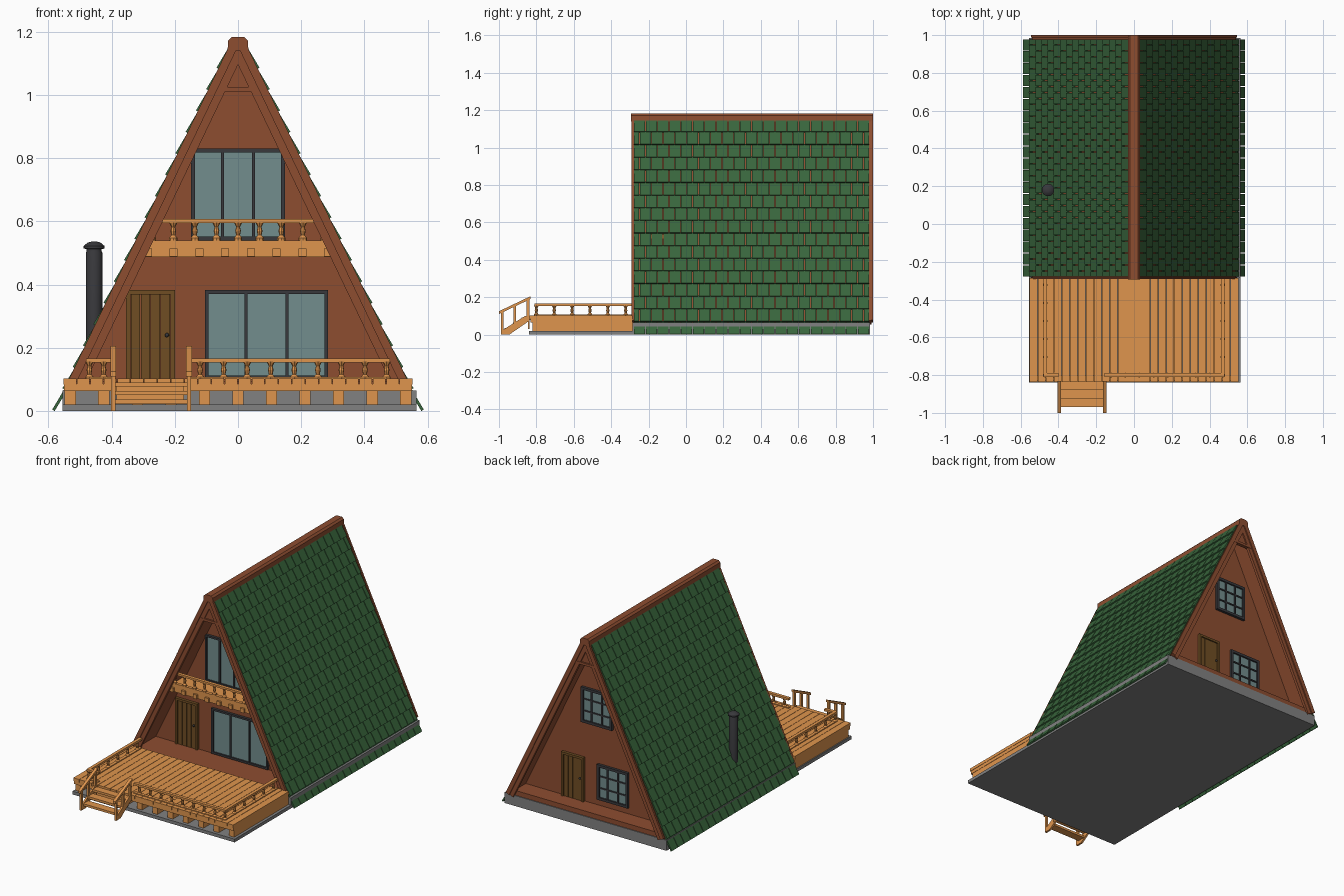
import bpy, bmesh, math
from mathutils import Matrix, Vector

if "Cube" in bpy.data.objects:
    bpy.data.objects.remove(bpy.data.objects["Cube"])

def mat(name, r, g, b):
    m = bpy.data.materials.new(name)
    m.diffuse_color = (r, g, b, 1)
    m.use_nodes = True
    m.node_tree.nodes["Principled BSDF"].inputs["Base Color"].default_value = m.diffuse_color
    return m

WOOD = mat("brown_wood", .27, .075, .03)
DECK = mat("light_wood", .74, .30, .075)
GREEN = mat("green_tile", .04, .13, .045)
FRAME = mat("dark_frame", .04, .04, .045)
GLASS = mat("glass", .17, .27, .27)
DOOR = mat("door_wood", .16, .075, .017)
STONE = mat("concrete", .22, .22, .22)

def finish(name, bm, material, mirror=False):
    bmesh.ops.recalc_face_normals(bm, faces=bm.faces[:])
    me = bpy.data.meshes.new(name)
    bm.to_mesh(me)
    bm.free()
    me.materials.append(material)
    ob = bpy.data.objects.new(name, me)
    bpy.context.collection.objects.link(ob)
    if mirror:
        ob.modifiers.new("mirror", 'MIRROR')
    return ob

def add_box(bm, x0, x1, y0, y1, z0, z1):
    m = Matrix.Translation(((x0+x1)/2, (y0+y1)/2, (z0+z1)/2)) @ Matrix.Diagonal((x1-x0, y1-y0, z1-z0, 1))
    bmesh.ops.create_cube(bm, size=1, matrix=m)

def boxes(name, items, material, mirror=False):
    bm = bmesh.new()
    for b in items:
        add_box(bm, *b)
    return finish(name, bm, material, mirror)

def prism(name, pts, a, b, material, axis='y', mirror=False):
    """Extrude a profile: (x,z) along y, or (y,z) along x."""
    bm = bmesh.new()
    put = (lambda p, c: (p[0], c, p[1])) if axis == 'y' else (lambda p, c: (c, p[0], p[1]))
    f = bm.faces.new([bm.verts.new(put(p, a)) for p in pts])
    r = bmesh.ops.extrude_face_region(bm, geom=[f])
    off = Vector((0, b-a, 0)) if axis == 'y' else Vector((b-a, 0, 0))
    bmesh.ops.translate(bm, vec=off, verts=[v for v in r['geom'] if isinstance(v, bmesh.types.BMVert)])
    return finish(name, bm, material, mirror)

def add_lathe(bm, profile, x, y, z, seg):
    rings = [[bm.verts.new((x + r*math.cos(2*math.pi*i/seg), y + r*math.sin(2*math.pi*i/seg), z + h))
              for i in range(seg)] for r, h in profile]
    for a, b in zip(rings, rings[1:]):
        for i in range(seg):
            bm.faces.new((a[i], a[(i+1) % seg], b[(i+1) % seg], b[i]))
    bm.faces.new(rings[0])
    bm.faces.new(rings[-1])

BALUSTER = [(.013, 0), (.013, .008), (.006, .016), (.009, .03), (.006, .042), (.013, .056)]
def balusters(name, spots, z):
    bm = bmesh.new()
    for x, y in spots:
        add_lathe(bm, BALUSTER, x, y, z, 8)
    finish(name, bm, DECK)

# Roof slope frame: s runs down the right slope, t is outward from the tile surface
D, N = Vector((.433, -.901)), Vector((.901, .433))
def slope(s, t):
    return tuple(Vector((.03, 1.16)) + D*s + N*t)
def band(s0, s1, t0, t1):
    return [slope(s0, t0), slope(s1, t0), slope(s1, t1), slope(s0, t1)]

# Foundations and ground floor
boxes("deck_slab", [(-.555, .565, -.84, -.28, 0, .02)], STONE)
boxes("house_slab", [(-.555, .565, -.285, .985, 0, .065)], STONE)
prism("house_floor", [(-.525, .065), (.525, .065), (.515, .095), (-.515, .095)], -.285, .98, WOOD)

# Roof: sheathing, barge boards in two layers, ridge cap
prism("roof_sheathing", band(0, 1.21, -.04, -.014), -.28, .98, WOOD, mirror=True)
for nm, y0, y1, sgn in (("front", -.285, -.265, -1), ("back", .975, .993, 1)):
    prism(nm + "_barge_board", band(-.01, 1.2, -.055, -.01), y0, y1, WOOD, mirror=True)
    ya, yb = (y0-.007, y0+.005) if sgn < 0 else (y1-.005, y1+.007)
    prism(nm + "_barge_trim", band(-.01, 1.2, -.03, -.004), ya, yb, WOOD, mirror=True)
    inner = y0+.008 if sgn < 0 else y1-.016
    prism(nm + "_gable_panel", [(-.06, 1.02), (.06, 1.02), (.0, 1.15)], inner, inner+.008, WOOD)
    boxes(nm + "_collar_beam", [(-.07, .07, y0-.002, y1+.002, 1.01, 1.025)], WOOD)
prism("ridge_cap", [(-.033, 1.14), (.033, 1.14), (.031, 1.172), (.02, 1.183), (-.02, 1.183), (-.031, 1.172)],
      -.294, 1.0, WOOD)

# Overlapping tiles, alternate courses offset by half a tile
bm = bmesh.new()
ROWS, PITCH, TW = 17, .075, .063
ya, yb = -.28, .98
for r in range(ROWS):
    s = .006 + r*PITCH
    y = ya - (TW/2 if r % 2 else 0)
    while y < yb - .001:
        y0, y1 = max(y, ya), min(y + TW, yb)
        x, z = slope(s + PITCH/2, -.006)
        rot = Matrix(((D.x, 0, N.x, x), (0, 1, 0, (y0+y1)/2), (D.y, 0, N.y, z), (0, 0, 0, 1)))
        bmesh.ops.create_cube(bm, size=1, matrix=rot @ Matrix.Rotation(-.09, 4, 'Y')
                              @ Matrix.Diagonal((PITCH + .006, y1 - y0 - .004, .009, 1)))
        y += TW
finish("roof_tiles", bm, GREEN, mirror=True)

# Gable walls
WALL = [(-.525, .07), (.525, .07), (0, 1.145)]
prism("front_wall", WALL, -.1, -.07, WOOD)
prism("back_wall", WALL, .84, .87, WOOD)

def window(name, x0, x1, z0, z1, y, out, cols, rows, w=.012):
    """Frame bars on the wall plane y, projecting in direction out."""
    def bar(a, b, c, d, dep):
        ys = sorted((y - out*.005, y + out*dep))
        return (a, b, ys[0], ys[1], c, d)
    bars = [bar(x0, x0+w, z0, z1, .016), bar(x1-w, x1, z0, z1, .016),
            bar(x0+w, x1-w, z0, z0+w, .016), bar(x0+w, x1-w, z1-w, z1, .016)]
    for i in range(1, cols):
        c = x0 + (x1-x0)*i/cols
        bars.append(bar(c-.005, c+.005, z0+w, z1-w, .013))
    for i in range(1, rows):
        c = z0 + (z1-z0)*i/rows
        bars.append(bar(x0+w, x1-w, c-.004, c+.004, .012))
    boxes(name + "_frame", bars, FRAME)
    boxes(name + "_glass", [bar(x0+.008, x1-.008, z0+.008, z1-.008, .006)], GLASS)

window("front_lower_window", -.105, .285, .1, .382, -.1, -1, 3, 1)
window("front_upper_window", -.148, .148, .54, .83, -.1, -1, 3, 1)
window("back_upper_window", -.107, .107, .59, .81, .87, 1, 3, 3, .016)
window("back_lower_window", -.217, -.003, .135, .355, .87, 1, 3, 3, .016)

def door(name, xc, z0, z1, y, out, knob):
    w, t = .077, .014
    f = lambda a, b, c, d, dep: (a, b, min(y, y+out*dep), max(y, y+out*dep), c, d)
    boxes(name + "_frame", [f(xc-w, xc-w+t, z0, z1, .018), f(xc+w-t, xc+w, z0, z1, .018),
                            f(xc-w+t, xc+w-t, z1-t, z1, .018)], DOOR)
    n = 4
    pw = 2*(w-t)/n
    boxes(name + "_planks", [f(xc-w+t+i*pw+.001, xc-w+t+(i+1)*pw-.001, z0, z1-t, .01) for i in range(n)], DOOR)
    bm = bmesh.new()
    bmesh.ops.create_uvsphere(bm, u_segments=10, v_segments=6, radius=.007,
                              matrix=Matrix.Translation((xc+knob, y+out*.016, z0+.145)))
    finish(name + "_knob", bm, FRAME)

door("front_door", -.277, .095, .382, -.1, -1, .052)
door("back_door", .165, .09, .37, .87, 1, -.052)

# Deck: joists, rim beams, boards
boxes("deck_joists", [(x-.018, x+.018, -.82, -.285, .02, .066) for x in
                      [-.53 + i*1.06/10 for i in range(11)]], DECK)
boxes("deck_rim", [(-.55, .55, -.832, -.8, .064, .086), (-.55, -.52, -.8, -.285, .064, .086),
                   (.52, .55, -.8, -.285, .064, .086)], DECK)
NB = 26
bw = 1.106/NB
boxes("deck_boards", [(-.553+i*bw+.001, -.553+(i+1)*bw-.001, -.836, -.287, .084, .103) for i in range(NB)], DECK)

# Deck railing
rails = [(-.48, -.46, -.81, -.29), (.46, .48, -.81, -.29), (-.46, -.40, -.81, -.79), (-.155, .46, -.81, -.79)]
boxes("deck_top_rail", [r + (.153, .166) for r in rails], DECK)
boxes("deck_bottom_rail", [r + (.1, .108) for r in rails], DECK)
spots = [(sx*.47, -.8 + i*.0955) for sx in (-1, 1) for i in range(6)]
spots += [(-.12 + i*.0745, -.8) for i in range(8)] + [(-.425, -.8)]
balusters("deck_balusters", spots, .1)

# Entry stairs: treads, stringers, posts, sloping handrails
boxes("stair_treads", [(-.395, -.16, y, y+.05, z, z+.014) for y, z in ((-.97, .022), (-.925, .05), (-.88, .077))], DECK)
boxes("stair_risers", [(-.385, -.17, -.845, -.836, .03, .09)], DECK)
for side, x in (("left", -.395), ("right", -.155)):
    prism(side + "_stringer", [(-.975, 0), (-.945, 0), (-.836, .075), (-.836, .1), (-.86, .1), (-.975, .028)],
          x-.006, x+.006, DECK, 'x')
    boxes(side + "_stair_posts", [(x-.007, x+.007, y-.007, y+.007, z0, z1) for y, z0, z1 in
                                  ((-.982, 0, .12), (-.915, .035, .152), (-.845, .07, .19))], DECK)
    prism(side + "_handrail", [(-1, .11), (-.832, .19), (-.832, .205), (-1, .125)], x-.009, x+.009, DECK, 'x')

# Balcony under the front gable
prism("balcony_fascia", [(-.337, .487), (.337, .487), (.316, .533), (-.316, .533)], -.24, -.225, DECK)
prism("balcony_floor", [(-.325, .515), (.325, .515), (.316, .533), (-.316, .533)], -.225, -.1, DECK)
boxes("balcony_joists", [(x-.013, x+.013, -.252, -.1, .488, .514) for x in
                         [-.285 + i*.57/7 for i in range(8)]], DECK)
boxes("balcony_rails", [(-.287, .287, -.242, -.222, .595, .607), (-.305, .305, -.242, -.222, .533, .54)], DECK)
balusters("balcony_balusters", [(-.273 + i*.0683, -.232) for i in range(9)], .54)

# Stove pipe on the left slope
bm = bmesh.new()
add_lathe(bm, [(.026, .2), (.026, .5), (.024, .505), (.024, .512), (.033, .514), (.033, .522), (.02, .533), (.008, .536)],
          -.455, .18, 0, 20)
pipe = finish("stove_pipe", bm, FRAME)
bpy.context.view_layer.objects.active = pipe
pipe.select_set(True)
bpy.ops.object.shade_smooth_by_angle()
